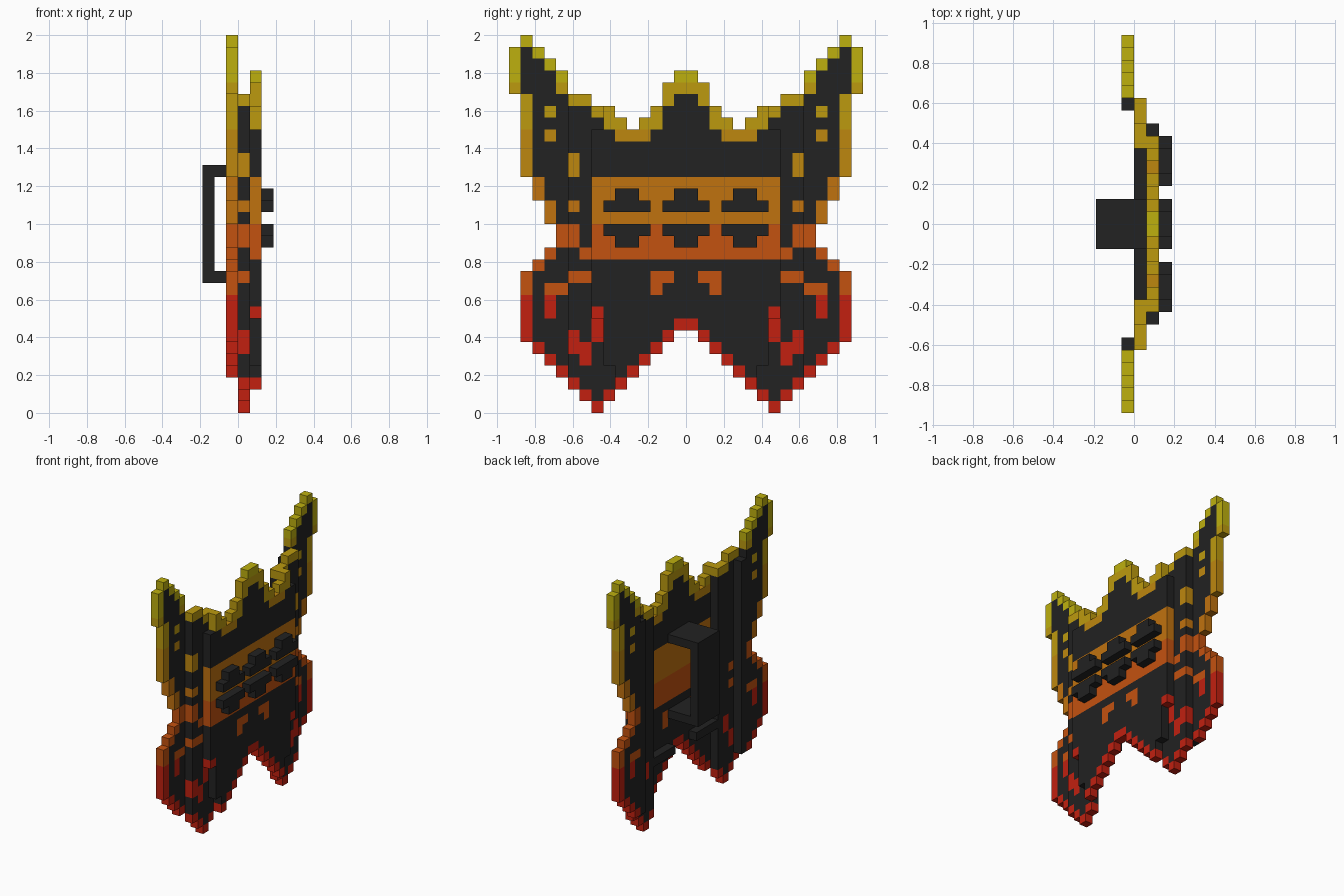
import bpy
import bmesh

U = 1 / 16  # size of one block

cube = bpy.data.objects.get("Cube")
if cube:
    bpy.data.objects.remove(cube, do_unlink=True)


def linear(c):
    c /= 255
    return c / 12.92 if c <= 0.04045 else ((c + 0.055) / 1.055) ** 2.4


# Body colour, then trim colours from bottom to top
COLOURS = [
    ("charcoal", (34, 34, 34)),
    ("scarlet", (194, 32, 16)),
    ("vermilion", (196, 82, 16)),
    ("orange", (192, 114, 15)),
    ("amber", (190, 135, 15)),
    ("gold", (188, 154, 15)),
    ("yellow", (190, 176, 15)),
]
TRIM_STEPS = [10, 16, 20, 24, 28]  # block rows where the trim colour changes

materials = []
for name, rgb in COLOURS:
    m = bpy.data.materials.new(name)
    col = tuple(linear(c) for c in rgb) + (1.0,)
    m.use_nodes = True
    m.diffuse_color = col
    bsdf = next(n for n in m.node_tree.nodes if n.type == 'BSDF_PRINCIPLED')
    bsdf.inputs["Base Color"].default_value = col
    bsdf.inputs["Roughness"].default_value = 0.8
    materials.append(m)


def trim_colour(row):
    return 1 + sum(row >= s for s in TRIM_STEPS)


def slab(name, cells, layer):
    """One-block-thick slab from {(column, row): material index}."""
    bm = bmesh.new()
    verts = {}

    def vert(x, y, z):
        key = (x, y, z)
        if key not in verts:
            verts[key] = bm.verts.new((x * U, y * U, z * U))
        return verts[key]

    a, b = layer, layer + 1
    for (y, z), mat in cells.items():
        quads = [
            [(b, y, z), (b, y + 1, z), (b, y + 1, z + 1), (b, y, z + 1)],
            [(a, y, z), (a, y, z + 1), (a, y + 1, z + 1), (a, y + 1, z)],
        ]
        if (y - 1, z) not in cells:
            quads.append([(a, y, z), (b, y, z), (b, y, z + 1), (a, y, z + 1)])
        if (y + 1, z) not in cells:
            quads.append([(a, y + 1, z), (a, y + 1, z + 1), (b, y + 1, z + 1), (b, y + 1, z)])
        if (y, z - 1) not in cells:
            quads.append([(a, y, z), (a, y + 1, z), (b, y + 1, z), (b, y, z)])
        if (y, z + 1) not in cells:
            quads.append([(a, y, z + 1), (b, y, z + 1), (b, y + 1, z + 1), (a, y + 1, z + 1)])
        for q in quads:
            bm.faces.new([vert(*p) for p in q]).material_index = mat
    me = bpy.data.meshes.new(name)
    bm.to_mesh(me)
    bm.free()
    for m in materials:
        me.materials.append(m)
    ob = bpy.data.objects.new(name, me)
    bpy.context.collection.objects.link(ob)
    return ob


def paint(columns, trim):
    """columns: {column: (first row, end row)}; trim: (column, first row, last row)."""
    cells = {(c, r): 0 for c, (lo, hi) in columns.items() for r in range(lo, hi)}
    for c, lo, hi in trim:
        for r in range(lo, hi + 1):
            cells[(c, r)] = trim_colour(r)
    return cells


def mirrored(cells):
    return {(-1 - c, r): m for (c, r), m in cells.items()}


def box(name, x0, x1, y0, y1, z0, z1):
    bpy.ops.mesh.primitive_cube_add(size=1, location=((x0 + x1) * U / 2, (y0 + y1) * U / 2, (z0 + z1) * U / 2))
    ob = bpy.context.object
    ob.name = name
    ob.scale = ((x1 - x0) * U, (y1 - y0) * U, (z1 - z0) * U)
    ob.data.materials.append(materials[0])
    return ob


# Central panel: crown on top, arch below, coloured band across the middle
tops = [29, 28, 26, 25, 24, 25, 26, 24]
bottoms = [7, 6, 5, 4, 3, 2, 4, 8]
centre = paint(
    {c: (bottoms[c], tops[c]) for c in range(8)},
    [(0, 27, 28), (1, 26, 27), (2, 24, 25), (3, 23, 24), (4, 23, 23), (5, 23, 24), (6, 24, 25)]
    + [(c, 7 - c, 7 - c) for c in range(6)]
    + [(c, 13, 19) for c in range(8)]
    + [(1, 11, 11), (2, 10, 11), (7, 8, 8)],
)
slab("central_panel", {**centre, **mirrored(centre)}, 1)

# Side strips, set one block behind the central panel
strip = paint(
    {6: (1, 26), 7: (0, 26), 8: (1, 27), 9: (2, 27)},
    [(6, 25, 25), (7, 25, 25), (8, 26, 26), (9, 26, 26),
     (6, 1, 1), (7, 0, 0), (8, 1, 1), (9, 2, 2),
     (9, 20, 21), (9, 17, 17), (9, 14, 15), (8, 13, 13),
     (8, 11, 11), (9, 11, 11), (9, 5, 6), (8, 4, 5), (7, 6, 7)],
)

# Wings: tall horn above, rounded lobe below a narrow waist
wing = paint(
    {9: (3, 26), 10: (3, 29), 11: (4, 14), 12: (5, 13), 13: (6, 12)},
    [(10, 27, 28), (10, 14, 15), (10, 3, 3), (10, 10, 10),
     (11, 13, 13), (11, 4, 4), (11, 8, 10), (12, 12, 12), (12, 5, 5), (13, 6, 11)],
)
wing.update(paint(
    {11: (16, 30), 12: (18, 31), 13: (20, 32)},
    [(11, 16, 17), (11, 23, 23), (11, 25, 25), (11, 29, 29),
     (12, 18, 19), (12, 30, 30), (13, 20, 26), (13, 31, 31), (14, 27, 30)],
))

for side, flip in (("left", mirrored), ("right", dict)):
    slab(f"side_strip_{side}", flip(strip), 0)
    slab(f"wing_{side}", flip(wing), -1)

# Three raised split-diamond ornaments on the band
DIAMOND = [".##.", "####", "....", "####", ".##."]
for i, start in enumerate((-7, -2, 3)):
    cells = {(start + c, 14 + r): 0 for r, line in enumerate(DIAMOND)
             for c, ch in enumerate(line) if ch == "#"}
    slab(f"band_ornament_{i + 1}", cells, 2)

# Grip on the back: upright bar with two arms
box("grip_bar", -3, -2, -2, 2, 11, 21)
box("grip_arm_top", -2, 1, -2, 2, 20, 21)
box("grip_arm_bottom", -2, 1, -2, 2, 11, 12)

# Short braces behind the arch
box("rear_brace_left", 0, 1, -6, -2, 7, 8)
box("rear_brace_right", 0, 1, 2, 6, 7, 8)
